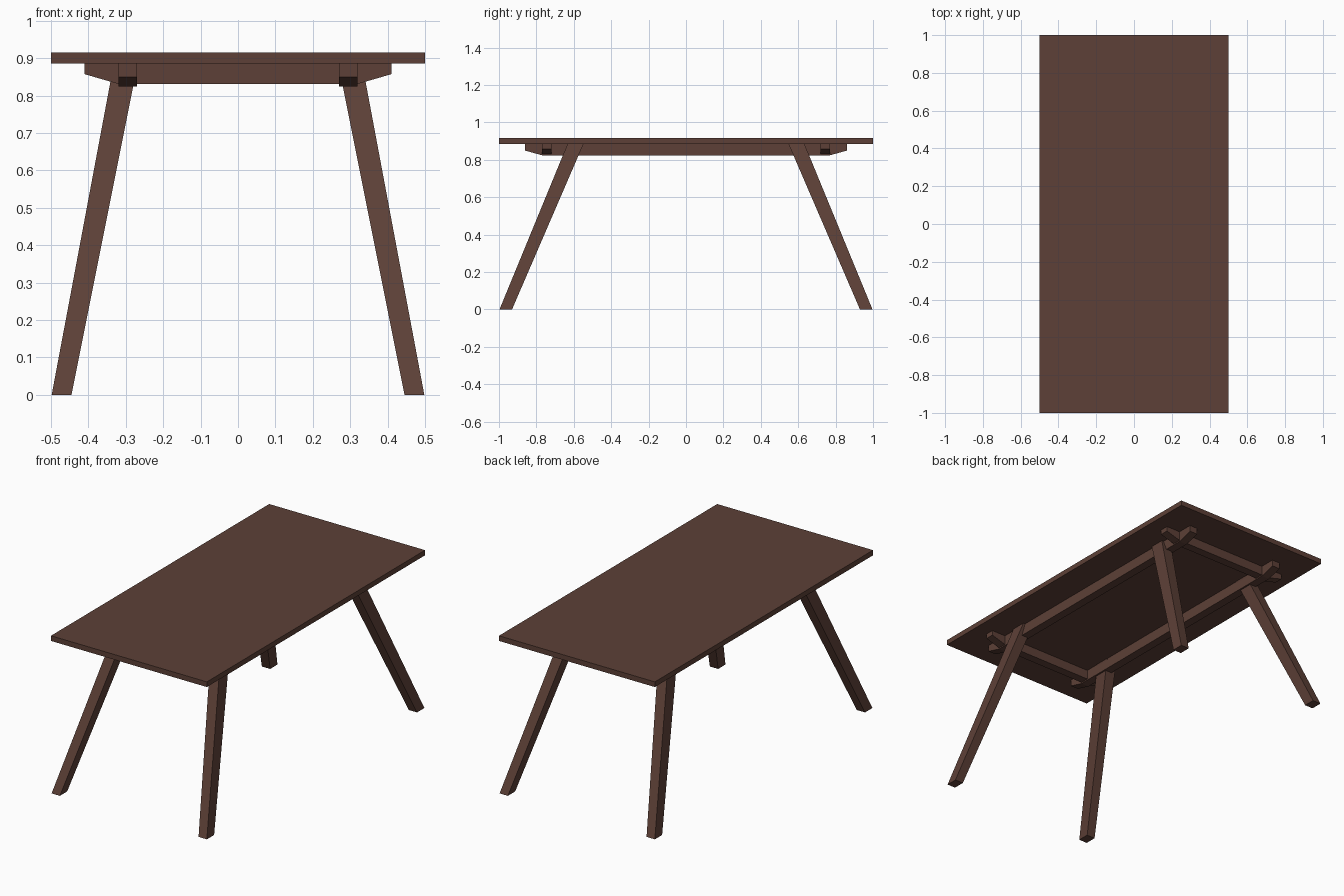
import bpy
import bmesh
from mathutils import Vector

cube = bpy.data.objects.get("Cube")
if cube:
    bpy.data.objects.remove(cube, do_unlink=True)

# Single dark wood colour
wood = bpy.data.materials.new("dark_brown_wood")
wood.use_nodes = True
colour = (0.109, 0.051, 0.038, 1)
wood.diffuse_color = colour
bsdf = wood.node_tree.nodes["Principled BSDF"]
bsdf.inputs["Base Color"].default_value = colour
bsdf.inputs["Roughness"].default_value = 0.7

TOP_HEIGHT = 0.915
UNDERSIDE = 0.885


def loft(name, start, end):
    """Solid joining two matching loops of points."""
    bm = bmesh.new()
    a = [bm.verts.new(p) for p in start]
    b = [bm.verts.new(p) for p in end]
    bm.faces.new(a)
    bm.faces.new(b)
    for i in range(len(a)):
        j = (i + 1) % len(a)
        bm.faces.new((a[i], a[j], b[j], b[i]))
    bmesh.ops.recalc_face_normals(bm, faces=bm.faces)
    mesh = bpy.data.meshes.new(name)
    bm.to_mesh(mesh)
    bm.free()
    mesh.materials.append(wood)
    obj = bpy.data.objects.new(name, mesh)
    bpy.context.collection.objects.link(obj)
    return obj


def rect(x0, x1, y0, y1, z):
    return [Vector(p) for p in ((x0, y0, z), (x1, y0, z), (x1, y1, z), (x0, y1, z))]


def rail(name, along_y, side, inner, outer, reach, flat, bottom, tip):
    """Beam under the top with its lower corners cut at a slant."""
    profile = [(-reach, UNDERSIDE), (reach, UNDERSIDE), (reach, tip),
               (flat, bottom), (-flat, bottom), (-reach, tip)]

    def loop(offset):
        return [(side * offset, t, z) if along_y else (t, side * offset, z)
                for t, z in profile]
    loft(name, loop(inner), loop(outer))


# Table top
loft("table_top", rect(-0.5, 0.5, -1, 1, UNDERSIDE), rect(-0.5, 0.5, -1, 1, TOP_HEIGHT))

# Long rails and cross rails
for side, label in ((1, "left"), (-1, "right")):
    rail(label + "_long_rail", True, side, 0.27, 0.32, 0.86, 0.77, 0.824, 0.849)
for side, label in ((-1, "front"), (1, "back")):
    rail(label + "_cross_rail", False, side, 0.72, 0.77, 0.41, 0.32, 0.831, 0.857)

# Splayed legs, slightly wider at the top
for sx, x_label in ((1, "left"), (-1, "right")):
    for sy, y_label in ((-1, "front"), (1, "back")):
        foot = rect(sx * 0.445, sx * 0.498, sy * 0.93, sy * 0.997, 0)
        head = rect(sx * 0.268, sx * 0.332, sy * 0.548, sy * 0.633, UNDERSIDE)
        loft(f"{y_label}_{x_label}_leg", foot, head)
